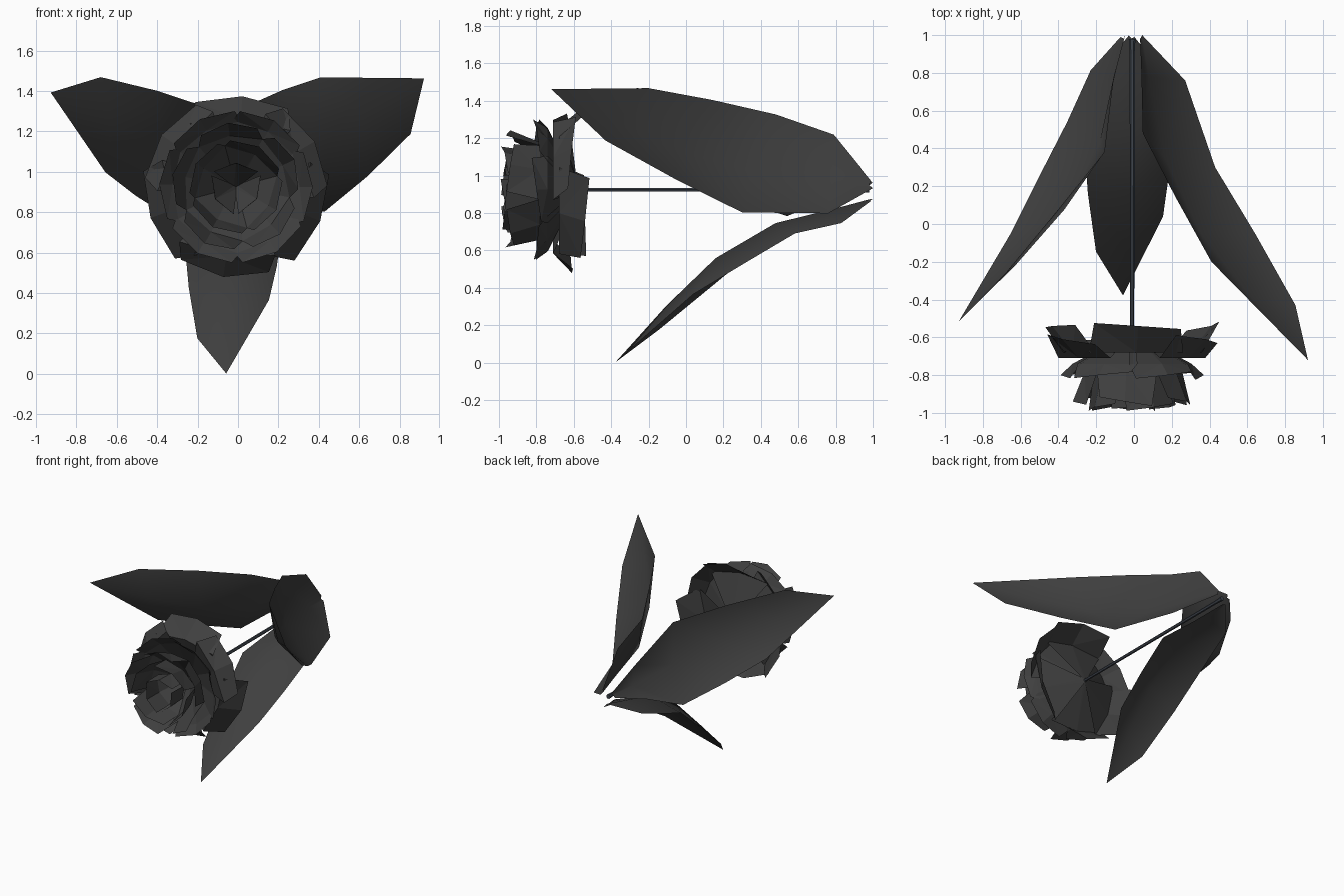
import bpy, bmesh, math, random
from mathutils import Vector

if "Cube" in bpy.data.objects:
    bpy.data.objects.remove(bpy.data.objects["Cube"])

random.seed(4)
AX, AZ = -0.01, 0.925         # stem axis runs along y


def material(name, color):
    m = bpy.data.materials.new(name)
    m.diffuse_color = color
    m.use_nodes = True
    m.node_tree.nodes["Principled BSDF"].inputs["Base Color"].default_value = m.diffuse_color
    return m


DARK = material("dark_grey", (0.05, 0.05, 0.05, 1))
STEM = material("stem_grey", (0.05, 0.06, 0.075, 1))


def place(y, d, t, angle):
    """Along-axis y, outward distance d, sideways offset t -> world point."""
    c, s = math.cos(angle), math.sin(angle)
    return Vector((AX + d * c - t * s, y, AZ + d * s + t * c))


def strip(bm, rows):
    """Skin rows of three points; a row of one point closes to a tip."""
    rows = [[bm.verts.new(p) for p in r] for r in rows]
    for a, b in zip(rows, rows[1:]):
        for i in range(2):
            if len(b) == 1:
                bm.faces.new((a[i], a[i + 1], b[0]))
            else:
                bm.faces.new((a[i], a[i + 1], b[i + 1], b[i]))


def finish(bm, name, mat, smooth=False):
    me = bpy.data.meshes.new(name)
    bm.to_mesh(me)
    bm.free()
    for p in me.polygons:
        p.use_smooth = smooth
    me.materials.append(mat)
    ob = bpy.data.objects.new(name, me)
    bpy.context.collection.objects.link(ob)
    return ob


# Leaves: rows of (y, outward, sideways) for edge, rib, edge
LEAF = [
    [(1.00, 0.05, -0.02), (0.98, 0.05, 0), (0.99, 0.06, 0.02)],
    [(0.76, 0.18, -0.25), (0.78, 0.10, 0), (0.79, 0.19, 0.23)],
    [(0.30, 0.32, -0.325), (0.35, 0.20, 0), (0.48, 0.25, 0.32)],
    [(-0.05, 0.59, -0.28), (-0.05, 0.42, 0), (0.14, 0.44, 0.30)],
    [(-0.43, 0.88, -0.205), (-0.38, 0.72, 0), (-0.20, 0.635, 0.26)],
    [(-0.72, 1.075, 0)],
]
for side, ang, sy, sd, sw, neck in (("right", 30, 1, 1, 1, 1),
                                    ("left", 153, 0.88, 0.955, 0.88, 0.6),
                                    ("lower", 267, 0.80, 0.852, 0.74, 0.9)):
    bm = bmesh.new()
    rows = []
    for i, row in enumerate(LEAF):
        w = sw * (neck if i == 1 else 1)
        rows.append([place(0.99 + (y - 0.99) * sy, 0.06 + (d - 0.06) * sd, t * w,
                           math.radians(ang)) for y, d, t in row])
    strip(bm, rows)
    finish(bm, side + "_leaf", DARK, True)

# Stem
bm = bmesh.new()
rings = []
for y, r in ((0.98, 0.018), (0.9, 0.013), (-0.58, 0.011)):
    rings.append([bm.verts.new(place(y, r, 0, k * math.tau / 6)) for k in range(6)])
for a, b in zip(rings, rings[1:]):
    for k in range(6):
        bm.faces.new((a[k], a[(k + 1) % 6], b[(k + 1) % 6], b[k]))
bm.faces.new(rings[0])
bm.faces.new(rings[-1])
finish(bm, "stem", STEM)

# Blossom: nested petals flaring from the stem end;
# (name, petal angles, rows of (outward, y, half width), centre lift at the rim)
PETALS = [
    ("outer_petals", (86, 338, 200), [(0, -0.56, 0.01), (0.31, -0.68, 0.25), (0.43, -0.54, 0.23)], 0.02),
    ("second_petals", (30, 145, 262), [(0, -0.565, 0.01), (0.32, -0.71, 0.24), (0.42, -0.61, 0.22)], 0.03),
    ("third_petals", (0, 60, 118, 178, 240, 302), [(0, -0.57, 0.01), (0.29, -0.74, 0.18), (0.36, -0.80, 0.17)], 0.02),
    ("fourth_petals", (25, 97, 169, 241, 313), [(0, -0.58, 0.01), (0.23, -0.78, 0.16), (0.30, -0.94, 0.14)], 0.02),
    ("fifth_petals", (60, 150, 240, 330), [(0, -0.60, 0.01), (0.16, -0.80, 0.15), (0.21, -0.97, 0.14)], 0.02),
    ("inner_petals", (90, 210, 330), [(0, -0.64, 0.01), (0.09, -0.82, 0.11), (0.10, -0.97, 0.11)], 0.02),
]
for name, angles, prof, lift in PETALS:
    bm = bmesh.new()
    for a in angles:
        ang = math.radians(a)
        rows = []
        for i, (d, y, w) in enumerate(prof):
            skew = random.uniform(-0.03, 0.03) if i == 2 else 0
            cup = 0.025 * i                # side corners bend towards the axis
            rows.append([place(y + skew, d - cup * 0.5, -w, ang),
                         place(y, d + (lift if i == 2 else cup), 0, ang),
                         place(y - skew, d - cup * 0.5, w, ang)])
        strip(bm, rows)
    bmesh.ops.triangulate(bm, faces=bm.faces[:])
    finish(bm, name, DARK)
